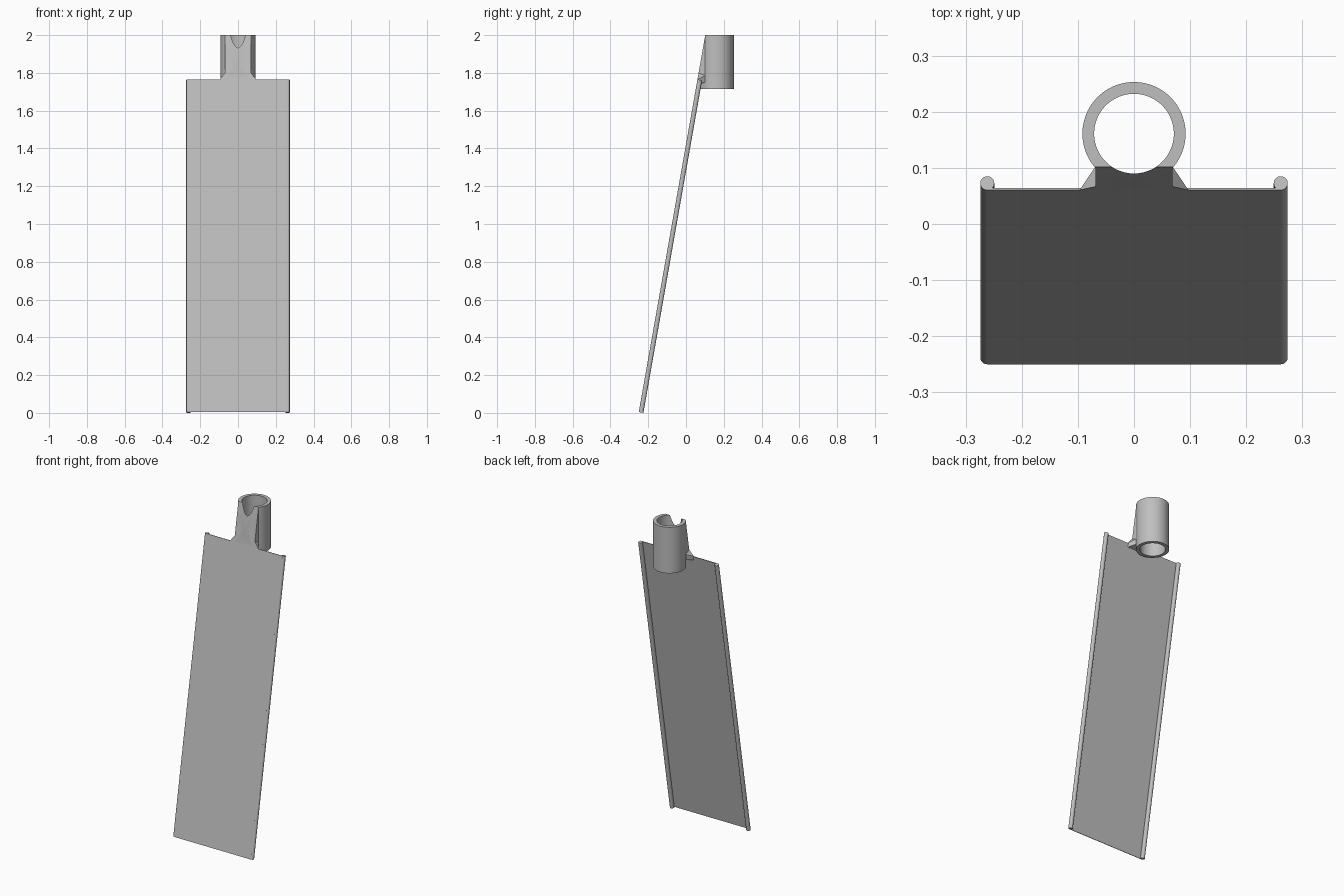
import bpy, bmesh
from math import radians, tan, cos
from mathutils import Matrix, Vector

cube = bpy.data.objects.get("Cube")
if cube:
    bpy.data.objects.remove(cube, do_unlink=True)

grey = bpy.data.materials.new("plain grey")
grey.use_nodes = True
colour = (0.52, 0.52, 0.52, 1)
grey.diffuse_color = colour
grey.node_tree.nodes["Principled BSDF"].inputs["Base Color"].default_value = colour

TILT = radians(10)
BASE = Vector((0, -0.25, 0.0045))       # lower front edge of the blade
TOP = 1.765                              # height of the blade's top edge
LENGTH = (TOP - BASE.z) / cos(TILT)
LEAN = Matrix.Translation(BASE) @ Matrix.Rotation(-TILT, 4, 'X')
SOCKET_Y, OUTER, INNER, SOCKET_BOTTOM = 0.161, 0.092, 0.071, 1.715


def front_y(z):
    """Depth of the leaning front plane at height z."""
    return BASE.y + (z - BASE.z) * tan(TILT)


def finish(name, bm, matrix=None):
    if matrix:
        bm.transform(matrix)
    bmesh.ops.recalc_face_normals(bm, faces=bm.faces)
    mesh = bpy.data.meshes.new(name)
    bm.to_mesh(mesh)
    bm.free()
    mesh.materials.append(grey)
    ob = bpy.data.objects.new(name, mesh)
    bpy.context.collection.objects.link(ob)
    return ob


def box(name, low, high, matrix=None):
    low, high = Vector(low), Vector(high)
    bm = bmesh.new()
    place = Matrix.Translation((low + high) / 2) @ Matrix.Diagonal((*(high - low), 1))
    bmesh.ops.create_cube(bm, size=1, matrix=place)
    return finish(name, bm, matrix)


def cylinder(name, x, y, radius, z0, z1, sides, matrix=None):
    bm = bmesh.new()
    bmesh.ops.create_cone(bm, cap_ends=True, segments=sides, radius1=radius, radius2=radius,
                          depth=z1 - z0, matrix=Matrix.Translation((x, y, (z0 + z1) / 2)))
    return finish(name, bm, matrix)


def hull(name, points):
    """Convex solid through points mirrored across x."""
    bm = bmesh.new()
    for x, y, z in points:
        for side in (-1, 1):
            bm.verts.new((side * x, y, z))
    bmesh.ops.convex_hull(bm, input=bm.verts)
    return finish(name, bm)


def select(ob):
    bpy.ops.object.select_all(action='DESELECT')
    ob.select_set(True)
    bpy.context.view_layer.objects.active = ob


def combine(ob, tool, operation):
    tool.hide_render = True
    mod = ob.modifiers.new("combine", 'BOOLEAN')
    mod.operation, mod.object, mod.solver = operation, tool, 'EXACT'
    select(ob)
    bpy.ops.object.modifier_apply(modifier=mod.name)
    bpy.data.objects.remove(tool, do_unlink=True)


def smooth(ob):
    select(ob)
    bpy.ops.object.shade_smooth_by_angle(angle=radians(30))


# Thin leaning blade with a round bead down each side
box("blade", (-0.262, 0, 0), (0.262, 0.004, LENGTH), LEAN)
for side, label in ((1, "left"), (-1, "right")):
    smooth(cylinder(label + "_edge_bead", side * 0.2615, 0.0125, 0.0125, 0, LENGTH, 32, LEAN))

# Handle socket: round post, neck and flared gusset joined together
socket = cylinder("handle_socket", 0, SOCKET_Y, OUTER, SOCKET_BOTTOM, 2, 96)
NECK, FLARE, BACK = 0.069, 0.097, 0.102
neck = hull("neck", [(NECK, front_y(1.75), 1.75), (NECK, BACK, 1.75),
                     (NECK, BACK + 0.001, 2), (NECK, front_y(2), 2)])
gusset = hull("gusset", [(FLARE, front_y(1.74), 1.74), (FLARE, front_y(TOP), TOP),
                         (NECK, front_y(1.80), 1.80),
                         (NECK, BACK, 1.785), (NECK, BACK, 1.75)])
combine(socket, neck, 'UNION')
combine(socket, gusset, 'UNION')

# Trim the socket flush with the blade's front and bore it through
combine(socket, box("front_trim", (-1, -1, 0), (1, 0, 3), LEAN), 'DIFFERENCE')
combine(socket, cylinder("bore", 0, SOCKET_Y, INNER, 1.6, 2.1, 96), 'DIFFERENCE')
smooth(socket)
